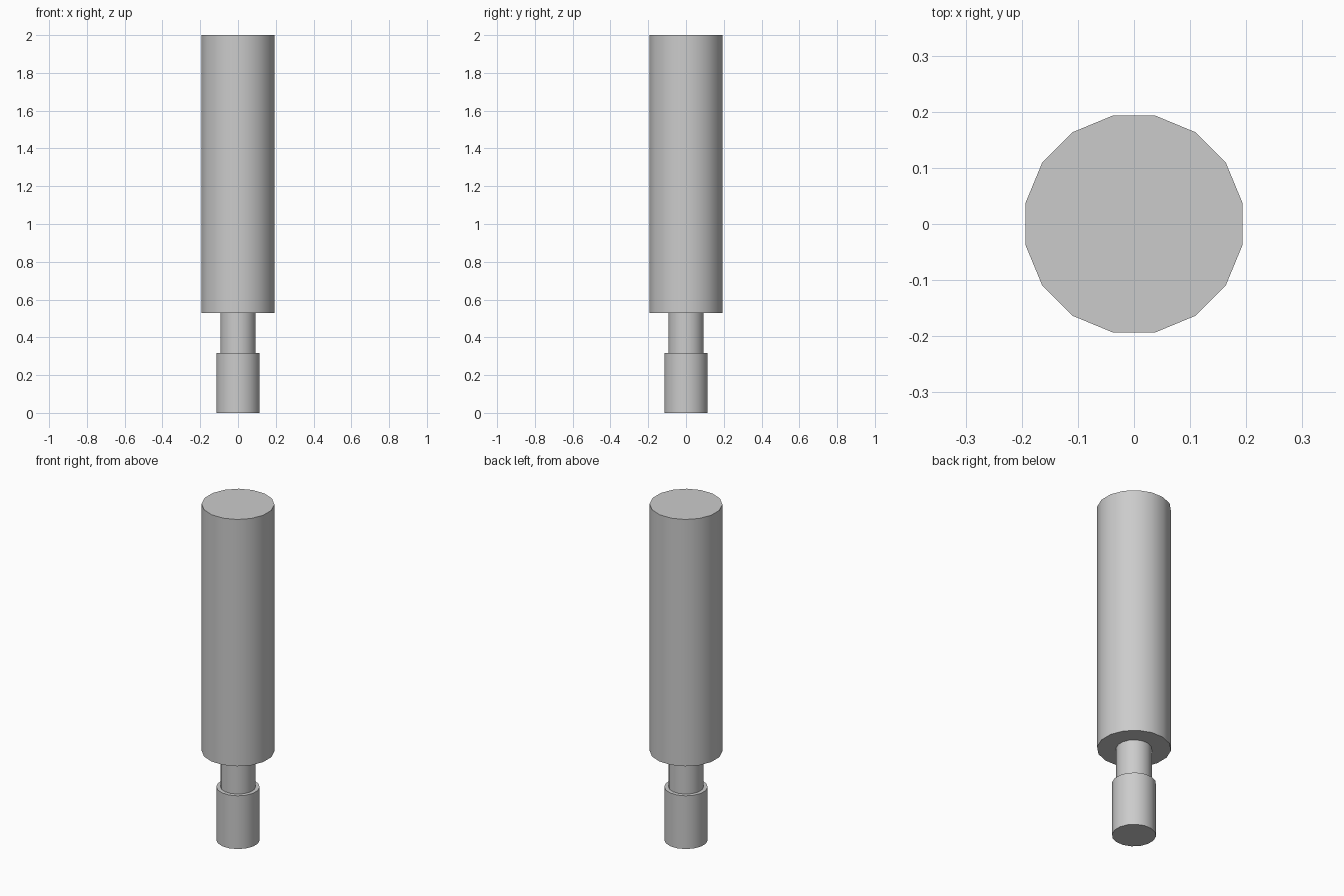
import bpy
import math

cube = bpy.data.objects.get("Cube")
if cube:
    bpy.data.objects.remove(cube, do_unlink=True)

SIDES = 16

# Plain grey finish
grey = bpy.data.materials.new("light_grey")
grey.use_nodes = True
colour = (0.6, 0.6, 0.6, 1)
grey.diffuse_color = colour
grey.node_tree.nodes["Principled BSDF"].inputs["Base Color"].default_value = colour


def cylinder(name, half_width, bottom, top):
    """Sixteen-sided cylinder with a flat side towards each axis."""
    step = math.pi / SIDES
    bpy.ops.mesh.primitive_cylinder_add(
        vertices=SIDES, radius=half_width / math.cos(step), depth=top - bottom,
        location=(0, 0, (bottom + top) / 2), rotation=(0, 0, step))
    part = bpy.context.object
    part.name = name
    part.data.materials.append(grey)
    bpy.ops.object.shade_smooth_by_angle(angle=math.radians(30))


# Base collar, slim neck and long body
cylinder("base_collar", 0.115, 0, 0.317)
cylinder("neck", 0.093, 0.317, 0.53)
cylinder("body", 0.193, 0.53, 2)
